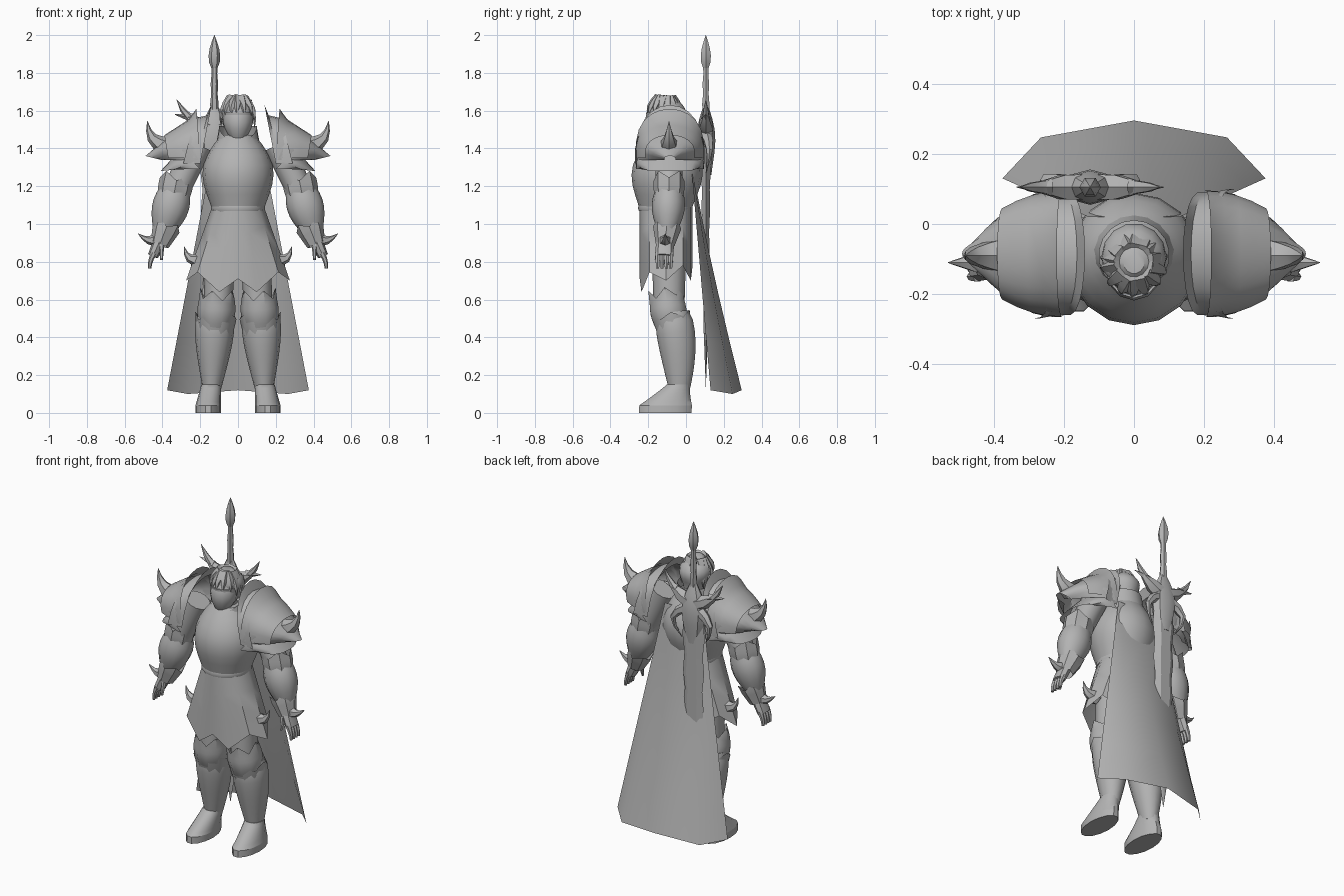
import bpy, bmesh, math, random
from math import sin, cos, pi
from mathutils import Vector

random.seed(4)
cube = bpy.data.objects.get("Cube")
if cube:
    bpy.data.objects.remove(cube, do_unlink=True)

grey = (.45, .45, .45, 1)
material = bpy.data.materials.new("plain grey")
material.use_nodes = True
material.diffuse_color = grey
material.node_tree.nodes["Principled BSDF"].inputs["Base Color"].default_value = grey


def mix(a, b, f):
    return a + (b - a) * f


def skin(name, rows, mirror=False, closed=False, caps=False, angle=40):
    """Join equal rows of points with quads into one shaded object."""
    bm = bmesh.new()
    rings = [[bm.verts.new(point) for point in row] for row in rows]
    count = len(rings[0])
    for upper, lower in zip(rings, rings[1:]):
        for i in range(count if closed else count - 1):
            j = (i + 1) % count
            bm.faces.new((upper[i], upper[j], lower[j], lower[i]))
    if caps:
        bm.faces.new(rings[0])
        bm.faces.new(rings[-1])
    bmesh.ops.remove_doubles(bm, verts=bm.verts, dist=.0005)
    bmesh.ops.recalc_face_normals(bm, faces=bm.faces)
    mesh = bpy.data.meshes.new(name)
    bm.to_mesh(mesh)
    bm.free()
    mesh.materials.append(material)
    part = bpy.data.objects.new(name, mesh)
    bpy.context.collection.objects.link(part)
    if mirror:
        part.modifiers.new("mirror", 'MIRROR').use_mirror_merge = False
    bpy.ops.object.select_all(action='DESELECT')
    part.select_set(True)
    bpy.context.view_layer.objects.active = part
    bpy.ops.object.shade_smooth_by_angle(angle=math.radians(angle))


def limb(name, start, end, thick, thin=.001, belly=0, peak=1, bow=(0, 0, 0), depth=1,
         end_depth=None, ripple=0, teeth=0, sides=12, steps=6, flat=False, mirror=False, angle=40):
    """Tapered elliptical tube with an optional belly, bend, rippled edge or toothed first rim."""
    start, end, bow = Vector(start), Vector(end), Vector(bow)
    path = [start.lerp(end, k / steps) + bow * sin(pi * k / steps) for k in range(steps + 1)]
    rows = []
    for k, centre in enumerate(path):
        f = k / steps
        along = (path[min(k + 1, steps)] - path[max(k - 1, 0)]).normalized()
        if flat:
            along = Vector((0, 0, 1))
        across = Vector((0, 1, 0)).cross(along).normalized()
        front = along.cross(across)
        radius = (mix(thick, thin, f) + belly * sin(pi * f ** peak)) * (1 + ripple * (k % 2))
        deep = radius * mix(depth, depth if end_depth is None else end_depth, f)
        row = []
        for i in range(sides):
            turn = math.tau * i / sides
            point = centre + across * radius * cos(turn) + front * deep * sin(turn)
            if k == 0:
                point -= along * teeth * (i % 2)
            row.append(point)
        rows.append(row)
    skin(name, rows, mirror, closed=True, caps=not teeth, angle=angle)


def horn(name, start, end, thick, bow=(0, 0, 0), mirror=False, sides=6, ripple=0):
    limb(name, start, end, thick, bow=bow, mirror=mirror, sides=sides, ripple=ripple, steps=4)


# Torso, waist trim and neck
limb("breastplate", (0, -.11, 1.05), (0, -.09, 1.47), thick=.13, thin=.09, belly=.08,
     peak=1.2, sides=16, steps=8, flat=True)
limb("waist_trim", (0, -.11, 1.07), (0, -.11, 1.1), thick=.14, thin=.14, belly=.004,
     sides=16, steps=2, flat=True)
limb("neck", (0, -.09, 1.4), (0, -.1, 1.5), thick=.06, thin=.05)

# Raised collar, open and lower at the front
rows = []
for height, wide in ((1.41, .12), (1.46, .11), (1.52, .1)):
    row = []
    for i in range(17):
        turn = mix(.3, math.tau - .3, i / 16)
        row.append((wide * sin(turn), -.09 - wide * cos(turn), height - .08 * max(0, cos(turn))))
    rows.append(row)
skin("collar", rows)

# Head, nose, brow band and hair
limb("face", (0, -.15, 1.43), (0, -.11, 1.65), thick=.025, thin=.055, belly=.04,
     depth=1.1, flat=True)
limb("brow_band", (0, -.12, 1.55), (0, -.12, 1.59), thick=.08, thin=.083, depth=1.1,
     steps=1, flat=True)
horn("nose", (0, -.19, 1.58), (0, -.21, 1.51), thick=.014, sides=4)
limb("hair", (0, -.08, 1.5), (0, -.11, 1.68), thick=.06, thin=.03, belly=.05, peak=1.3,
     depth=1.05, sides=14, steps=8, flat=True)
for i in range(14):
    turn = math.tau * i / 14 + random.uniform(-.1, .1)
    out = Vector((sin(turn), -cos(turn), 0))
    crown = Vector((0, -.11, 1.665))
    fall = .09 if out.y < -.5 else random.uniform(.12, .16)
    horn("hair_lock", crown + out * .035, crown + out * .09 - Vector((0, 0, fall)),
         thick=.03, bow=out * .02, sides=5)

# Armoured skirt: flaring sheet with a pointed hem, longest at the front
rows = []
for f in (0, .3, .6, 1):
    row = []
    for i in range(12):
        turn = pi * i / 6
        hem = .78 - .08 * (i % 2) - .07 * max(cos(turn), 0)
        turn -= .18 * sin(2 * turn)
        row.append((mix(.138, .275, f) * sin(turn), -.105 - .14 * cos(turn), mix(1.09, hem, f)))
    rows.append(row)
skin("skirt", rows, closed=True)
horn("hip_horn", (.19, -.1, .81), (.285, -.1, .88), thick=.045, bow=(.02, 0, -.025), mirror=True)

# Legs
limb("thigh", (.09, -.09, .95), (.105, -.09, .58), thick=.085, thin=.075, depth=1.1, mirror=True)
limb("knee_guard", (.11, -.105, .61), (.12, -.08, .46), thick=.092, thin=.085, belly=.012,
     teeth=.05, sides=10, mirror=True)
limb("greave_rim", (.118, -.075, .5), (.122, -.06, .4), thick=.11, thin=.09, depth=.95,
     teeth=.03, sides=10, steps=3, mirror=True)
limb("greave", (.12, -.07, .53), (.14, -.035, .1), thick=.09, thin=.043, belly=.025, peak=.6,
     depth=.95, end_depth=1.2, bow=(0, .01, 0), sides=14, steps=8, mirror=True)
limb("boot_sole", (.158, -.11, 0), (.157, -.108, .04), thick=.068, thin=.068, depth=2.1,
     sides=14, steps=1, flat=True, mirror=True)
limb("boot", (.157, -.108, .04), (.142, -.04, .15), thick=.068, thin=.052, depth=2.1,
     end_depth=1.2, sides=14, flat=True, mirror=True)

# Arms and gauntlets
limb("upper_arm", (.21, -.09, 1.42), (.34, -.09, 1.15), thick=.075, thin=.07, mirror=True)
limb("elbow_guard", (.325, -.09, 1.23), (.345, -.09, 1.13), thick=.09, thin=.08, belly=.005,
     depth=.9, teeth=.04, sides=8, mirror=True)
limb("forearm_guard", (.33, -.09, 1.18), (.4, -.1, .95), thick=.08, thin=.05, belly=.03,
     peak=.9, depth=.9, mirror=True)
limb("wrist_cuff", (.38, -.1, .98), (.415, -.11, .89), thick=.075, thin=.05, teeth=.03,
     sides=8, mirror=True)
horn("cuff_horn", (.42, -.11, .92), (.53, -.11, .95), thick=.042, bow=(0, 0, -.02), mirror=True)

# Hands
limb("palm", (.41, -.11, .92), (.45, -.115, .83), thick=.036, thin=.028, depth=1.3,
     end_depth=1.7, sides=8, mirror=True)
for i in range(4):
    y = -.15 + .023 * i
    limb("finger", (.445, y, .845), (.468, y, .765), thick=.016, thin=.009, bow=(.006, 0, 0),
         sides=6, steps=3, mirror=True)
limb("thumb", (.405, -.14, .89), (.405, -.16, .81), thick=.016, thin=.007, sides=6,
     steps=3, mirror=True)


def shoulder_plate(name, inner, outer, base, half, end_half, sweep=0, lip=0):
    """Arched plate between two crest points (x, z), with a raised inner lip."""
    rows = []
    for k in range(5):
        f = k / 4
        x, top = mix(inner[0], outer[0], f), mix(inner[1], outer[1], f) + (lip if k == 0 else 0)
        width = mix(half, end_half, f * f)
        row = []
        for i in range(13):
            turn = pi * i / 12
            rise = sin(turn) ** .8
            bulge = 1 + .12 * sin(turn)
            row.append((x - sweep * (1 - rise), -.085 - width * bulge * cos(turn),
                        mix(base, top, rise)))
        rows.append(row)
    skin(name, rows, mirror=True)


# Layered shoulder armour
shoulder_plate("shoulder_rim", (.14, 1.58), (.23, 1.56), base=1.32, half=.175, end_half=.185,
               sweep=-.06, lip=.05)
shoulder_plate("shoulder_upper", (.22, 1.58), (.39, 1.47), base=1.35, half=.18, end_half=.13,
               sweep=.02, lip=.03)
shoulder_plate("shoulder_middle", (.29, 1.53), (.49, 1.36), base=1.34, half=.18, end_half=.03,
               sweep=.08)
shoulder_plate("shoulder_lower", (.3, 1.4), (.41, 1.28), base=1.29, half=.18, end_half=.13, sweep=.1)
horn("shoulder_horn", (.38, -.09, 1.41), (.48, -.09, 1.545), thick=.055, bow=(.025, 0, -.02),
     mirror=True)

# Cape: narrow top spreading to a wide curved hem
rows = []
for k in range(6):
    f = k / 5
    row = []
    for i in range(5):
        turn = pi * (i - 2) / 4
        row.append((mix(.13, .375, f) * sin(turn),
                    mix(.02, .13, f) + .165 * f ** 1.3 * cos(turn),
                    mix(1.4, .12 - .02 * sin(2 * turn) ** 2, f)))
    rows.append(row)
skin("cape", rows)


def on_sword(x, z):
    return Vector((x - .125, .105, z))


# Great sword worn on the back
limb("blade", on_sword(0, 1.4), on_sword(0, .42), thick=.066, thin=.05, ripple=.18,
     depth=.42, end_depth=.25, sides=6, steps=9, angle=20)
limb("blade_tip", on_sword(0, .42), on_sword(0, .13), thick=.05, depth=.25, sides=6, steps=2)
limb("hilt_skull", on_sword(0, 1.26), on_sword(0, 1.62), thick=.045, thin=.022, belly=.045,
     peak=1.2, depth=.65, sides=8)
limb("handle", on_sword(0, 1.58), on_sword(0, 1.85), thick=.019, thin=.014, ripple=.25,
     sides=6, steps=5)
limb("pommel", on_sword(0, 1.82), on_sword(0, 2), thick=.014, belly=.022, peak=.8, sides=6, steps=5)
for side in (-1, 1):
    horn("guard_wing", on_sword(side * .02, 1.5), on_sword(side * .2, 1.66), thick=.042,
         bow=(side * .02, 0, -.02), ripple=.25)
    horn("guard_barb", on_sword(side * .11, 1.56), on_sword(side * .21, 1.58), thick=.025, sides=4)
    horn("guard_claw", on_sword(side * .03, 1.47), on_sword(side * .08, 1.27), thick=.035,
         bow=(side * .07, .02, .02))
